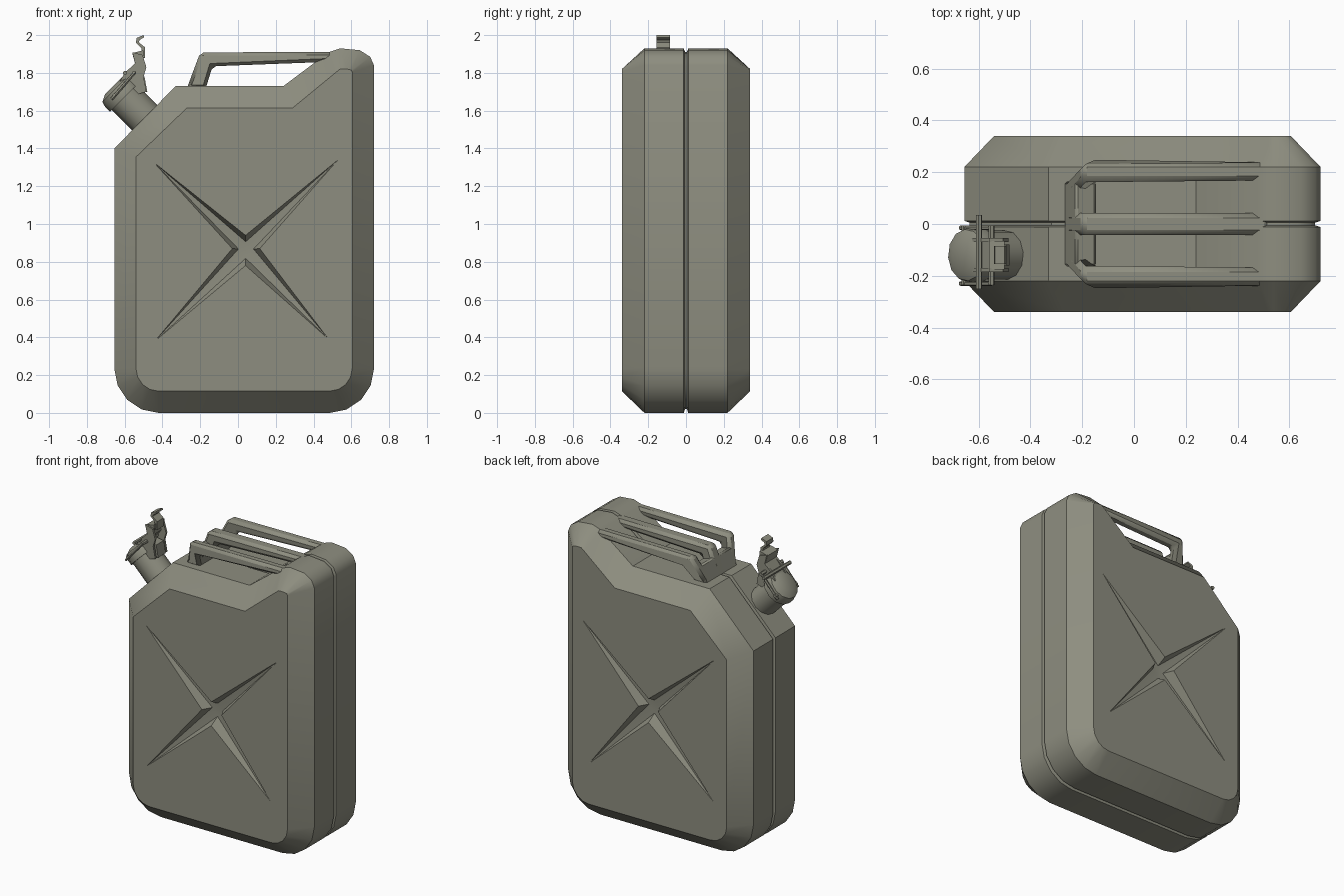
import bpy, bmesh, math
from mathutils import Vector

if "Cube" in bpy.data.objects:
    bpy.data.objects.remove(bpy.data.objects["Cube"])

paint = bpy.data.materials.new("olive grey paint")
paint.diffuse_color = (0.27, 0.27, 0.215, 1)
paint.use_nodes = True
paint.node_tree.nodes["Principled BSDF"].inputs["Base Color"].default_value = paint.diffuse_color


def finish(name, bm, angle=35, bevel=0):
    bmesh.ops.recalc_face_normals(bm, faces=bm.faces)
    me = bpy.data.meshes.new(name)
    bm.to_mesh(me)
    bm.free()
    ob = bpy.data.objects.new(name, me)
    bpy.context.collection.objects.link(ob)
    me.materials.append(paint)
    if bevel:
        m = ob.modifiers.new("bevel", 'BEVEL')
        m.width, m.segments, m.limit_method = bevel, 1, 'ANGLE'
    bpy.ops.object.select_all(action='DESELECT')
    ob.select_set(True)
    bpy.context.view_layer.objects.active = ob
    bpy.ops.object.shade_smooth_by_angle(angle=math.radians(angle))
    return ob


def prism(name, prof, y0, y1, bevel=0, shear=None):
    """Extrude an xz profile from y0 to y1; shear may move y by height."""
    bm = bmesh.new()
    s = shear or (lambda y, z: y)
    a = [bm.verts.new((x, s(y0, z), z)) for x, z in prof]
    b = [bm.verts.new((x, s(y1, z), z)) for x, z in prof]
    bm.faces.new(a)
    bm.faces.new(b[::-1])
    n = len(prof)
    for i in range(n):
        bm.faces.new((a[i], a[(i + 1) % n], b[(i + 1) % n], b[i]))
    return finish(name, bm, 30, bevel)


def lathe(name, base, axis, steps, sides=12):
    """Stack of rings (distance, radius) along an axis, capped at both ends."""
    bm = bmesh.new()
    axis = Vector(axis).normalized()
    u = axis.orthogonal().normalized()
    v = axis.cross(u)
    rings = []
    for d, r in steps:
        rings.append([bm.verts.new(Vector(base) + axis * d
                      + u * r * math.cos(math.tau * i / sides)
                      + v * r * math.sin(math.tau * i / sides)) for i in range(sides)])
    for p, q in zip(rings, rings[1:]):
        for i in range(sides):
            j = (i + 1) % sides
            bm.faces.new((p[i], p[j], q[j], q[i]))
    bm.faces.new(rings[0][::-1])
    bm.faces.new(rings[-1])
    return finish(name, bm)


# ---- body: outer outline and inset panel outline, matching point for point
def corner(cx, cz, r, a0):
    return [(cx + r * math.cos(math.radians(a0 + 22.5 * i)),
             cz + r * math.sin(math.radians(a0 + 22.5 * i))) for i in range(5)]


outer = (corner(-0.42, 0.235, 0.235, 180) + corner(0.485, 0.235, 0.235, 270)
         + [(0.72, 1.84), (0.70, 1.885), (0.645, 1.92), (0.54, 1.93), (0.48, 1.91),
            (0.24, 1.73), (-0.33, 1.73), (-0.655, 1.40)])
inner = (corner(-0.42, 0.235, 0.12, 180) + corner(0.485, 0.235, 0.12, 270)
         + [(0.605, 1.805), (0.60, 1.815), (0.58, 1.82), (0.54, 1.82), (0.515, 1.80),
            (0.29, 1.615), (-0.27, 1.615), (-0.54, 1.355)])
# (inset, y) sections: chamfer, side, centre seam groove, side, chamfer
sections = [(1, -0.34), (0, -0.22), (0, -0.012), (0.18, -0.005),
            (0.18, 0.005), (0, 0.012), (0, 0.22), (1, 0.34)]
# pressed cross: notches alternate with arm tips
notches = [(0.04, 0.94), (0.115, 0.87), (0.04, 0.78), (-0.03, 0.87)]
tips = [(0.53, 1.34), (0.48, 0.39), (-0.44, 0.38), (-0.45, 1.33)]
mid = Vector((0.042, 0.865))

bm = bmesh.new()
rings = []
for t, y in sections:
    rings.append([bm.verts.new((a[0] + (b[0] - a[0]) * t, y, a[1] + (b[1] - a[1]) * t))
                  for a, b in zip(outer, inner)])
n = len(outer)
for p, q in zip(rings, rings[1:]):
    for i in range(n):
        j = (i + 1) % n
        bm.faces.new((p[i], p[j], q[j], q[i]))
for ring, side in ((rings[0], -1), (rings[-1], 1)):
    N = [bm.verts.new((x, 0.34 * side, z)) for x, z in notches]
    T = [bm.verts.new((x, 0.34 * side, z)) for x, z in tips]
    B = []
    for p in notches:
        q = mid + (Vector(p) - mid) * 0.55
        B.append(bm.verts.new((q.x, 0.275 * side, q.y)))
    edges = [bm.edges.get((ring[i], ring[(i + 1) % n])) for i in range(n)]
    for i in range(4):
        j = (i + 1) % 4
        edges += [bm.edges.new((N[i], T[i])), bm.edges.new((T[i], N[j]))]
    bmesh.ops.triangle_fill(bm, edges=edges, use_beauty=True,
                            normal=(0, side, 0))
    for i in range(4):
        j = (i + 1) % 4
        bm.faces.new((N[i], T[i], B[i]))
        bm.faces.new((T[i], N[j], B[j]))
        bm.faces.new((T[i], B[j], B[i]))
    bm.faces.new(B)
finish("can_body", bm, 35)

# ---- three carrying rails with a shared foot
rail = [(-0.27, 1.72), (-0.20, 1.908), (0.52, 1.912), (0.52, 1.86),
        (-0.135, 1.835), (-0.17, 1.72)]
prism("handle_centre", rail, -0.042, 0.042, 0.018)
for label, s in (("front", -1), ("back", 1)):
    prism("handle_" + label, rail, 0.168 * s, 0.238 * s, 0.018,
          lambda y, z, s=s: y - 0.075 * s if z < 1.75 else y)
prism("handle_foot", [(-0.27, 1.72), (-0.225, 1.84), (-0.145, 1.815), (-0.17, 1.72)],
      -0.165, 0.165, 0.01)

# ---- slanted spout and cap
base, axis, yc = (-0.495, -0.12, 1.565), (-1, 0, 1), -0.12
lathe("spout_neck", base, axis, [(-0.03, 0.095), (0.17, 0.095)])
lathe("spout_cap", base, axis, [(0.15, 0.108), (0.19, 0.108), (0.215, 0.1), (0.235, 0.06)])

# ---- locking lever: side plates, tongue and finger hook
plate = [(-0.645, 1.72), (-0.60, 1.80), (-0.545, 1.85), (-0.56, 1.91), (-0.505, 1.895),
         (-0.485, 1.83), (-0.50, 1.78), (-0.485, 1.70), (-0.56, 1.68)]
for label, y in (("front", -0.185), ("back", -0.07)):
    prism("lever_plate_" + label, plate, y, y + 0.015)
prism("lever_tongue", [(-0.64, 1.73), (-0.545, 1.85), (-0.56, 1.905), (-0.50, 1.92),
                       (-0.50, 1.89), (-0.525, 1.885), (-0.52, 1.84), (-0.61, 1.72)],
      -0.175, -0.065)
prism("lever_hook", [(-0.51, 1.88), (-0.51, 1.93), (-0.54, 1.96), (-0.537, 1.985),
                     (-0.50, 2.0), (-0.497, 1.988), (-0.52, 1.975), (-0.525, 1.962),
                     (-0.492, 1.935), (-0.492, 1.88)], -0.155, -0.085)
# hinge bracket on the upper side of the neck
prism("hinge_bracket", [(-0.53, 1.69), (-0.48, 1.70), (-0.495, 1.78), (-0.55, 1.79)],
      -0.16, -0.08)

# ---- clamp wires and cross pins
for label, y in (("front", -0.23), ("back", -0.015)):
    lathe("clamp_wire_" + label, (-0.67, y, 1.66), (0.13, 0, 0.15),
          [(0, 0.009), (0.19, 0.009)], 6)
for label, x, z, y0, y1 in (("long", -0.598, 1.80, -0.25, 0.035),
                            ("cap", -0.655, 1.68, -0.235, -0.005),
                            ("lever", -0.55, 1.80, -0.235, -0.005)):
    lathe("pin_" + label, (x, y0, z), (0, 1, 0), [(0, 0.012), (y1 - y0, 0.012)], 6)
